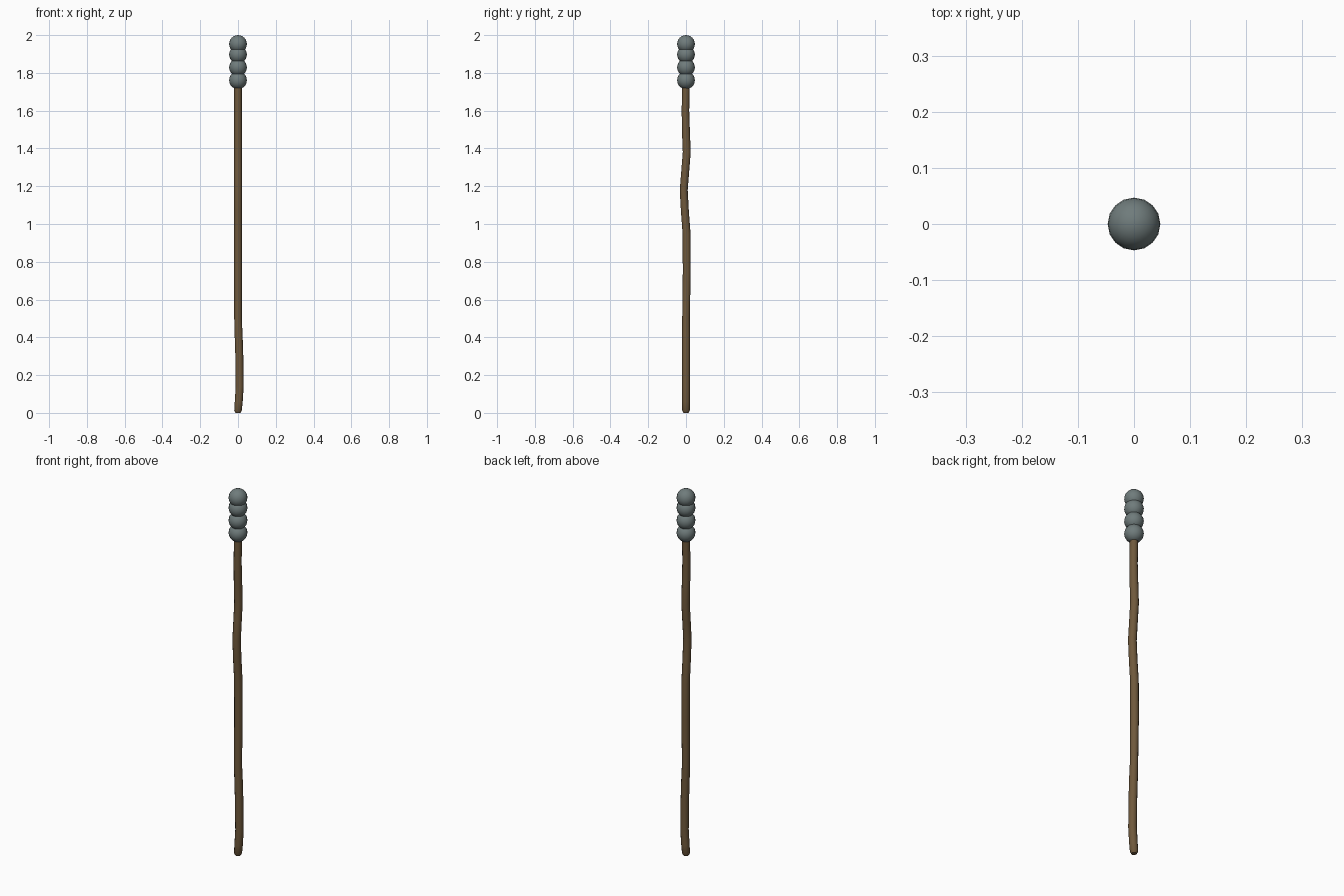
import bpy, bmesh, math
from mathutils import Matrix

if "Cube" in bpy.data.objects:
    bpy.data.objects.remove(bpy.data.objects["Cube"])


def finish(bm, name, color):
    mesh = bpy.data.meshes.new(name)
    bm.to_mesh(mesh)
    bm.free()
    ob = bpy.data.objects.new(name, mesh)
    bpy.context.collection.objects.link(ob)
    mat = bpy.data.materials.new(name + "_colour")
    mat.diffuse_color = (*color, 1)
    mat.use_nodes = True
    mat.node_tree.nodes["Principled BSDF"].inputs["Base Color"].default_value = mat.diffuse_color
    mesh.materials.append(mat)
    return ob


# Crooked wooden shaft: x, y, z, radius of each ring
path = [(0, 0, 0.0, 0.013), (0, 0, 0.012, 0.02), (0.004, 0, 0.06, 0.021),
        (0.009, 0, 0.14, 0.021), (0.007, 0, 0.3, 0.021), (0.003, 0, 0.42, 0.021),
        (0, 0, 0.5, 0.02), (0, 0.004, 0.75, 0.021), (0, 0.003, 0.95, 0.021),
        (0, -0.006, 1.07, 0.021), (0, -0.012, 1.18, 0.021), (0, -0.004, 1.28, 0.021),
        (0, 0.004, 1.38, 0.021), (0, 0, 1.48, 0.021), (0, -0.003, 1.6, 0.02),
        (0, 0, 1.76, 0.02)]
SIDES = 12
bm = bmesh.new()
rings = []
for x, y, z, r in path:
    rings.append([bm.verts.new((x + r * math.cos(a), y + r * math.sin(a), z))
                  for a in (2 * math.pi * i / SIDES for i in range(SIDES))])
for low, high in zip(rings, rings[1:]):
    for i in range(SIDES):
        j = (i + 1) % SIDES
        bm.faces.new((low[i], low[j], high[j], high[i])).smooth = True
bm.faces.new(rings[0][::-1])
bm.faces.new(rings[-1])
finish(bm, "shaft", (0.16, 0.10, 0.045))

# Wrapped head: a stack of overlapping balls
for n, z in enumerate((1.761, 1.829, 1.897, 1.953)):
    bm = bmesh.new()
    bmesh.ops.create_uvsphere(bm, u_segments=16, v_segments=12, radius=0.047,
                              matrix=Matrix.Translation((0, 0, z)))
    for f in bm.faces:
        f.smooth = True
    finish(bm, f"head_ball_{n + 1}", (0.16, 0.20, 0.20))
